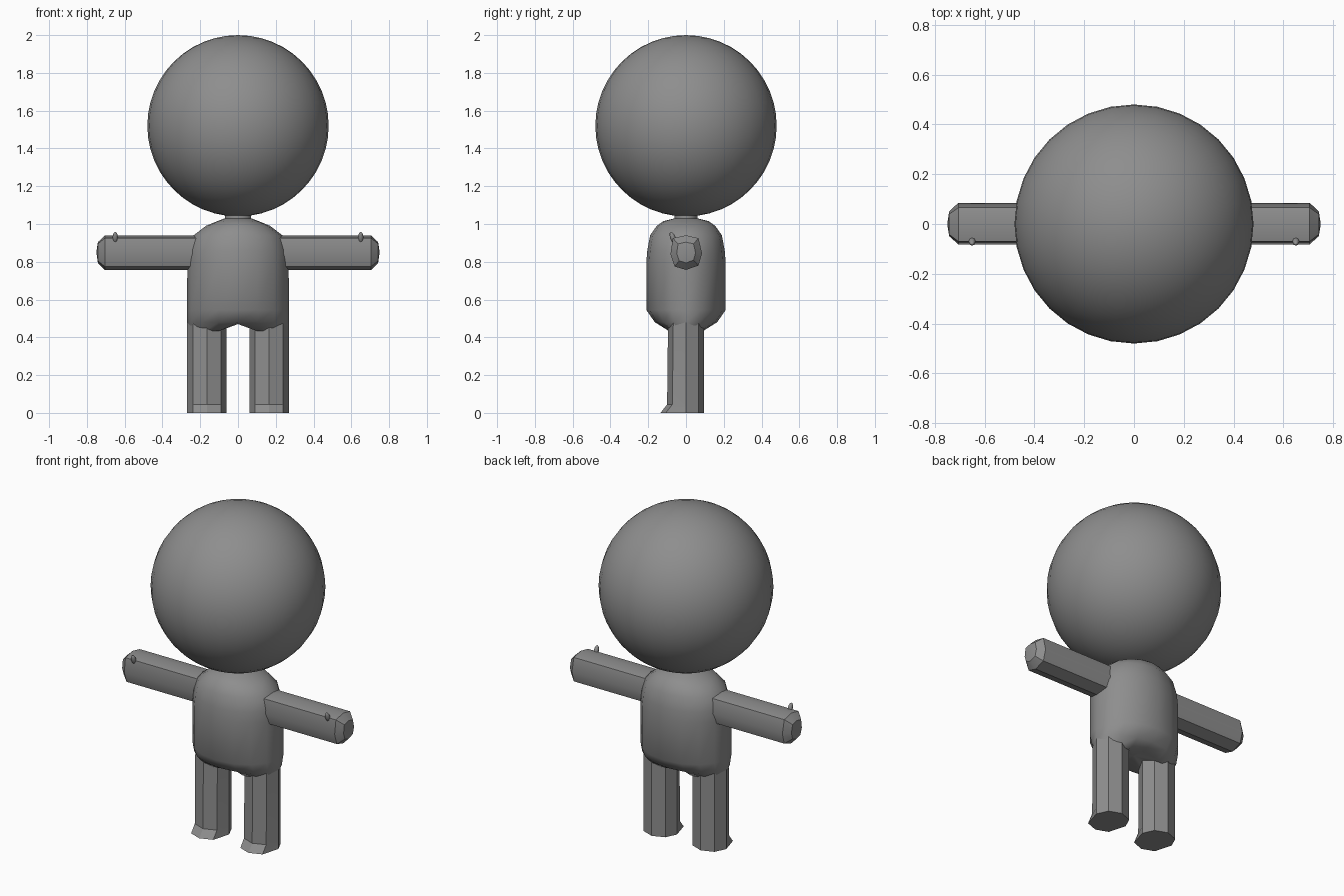
import bpy, bmesh, math

if "Cube" in bpy.data.objects:
    bpy.data.objects.remove(bpy.data.objects["Cube"])

grey = bpy.data.materials.new("plain_grey")
grey.diffuse_color = (0.27, 0.27, 0.27, 1)
grey.use_nodes = True
grey.node_tree.nodes["Principled BSDF"].inputs["Base Color"].default_value = grey.diffuse_color


def finish(bm, name, angle=30):
    bmesh.ops.recalc_face_normals(bm, faces=bm.faces)
    mesh = bpy.data.meshes.new(name)
    bm.to_mesh(mesh)
    bm.free()
    mesh.materials.append(grey)
    obj = bpy.data.objects.new(name, mesh)
    bpy.context.collection.objects.link(obj)
    bpy.ops.object.select_all(action='DESELECT')
    obj.select_set(True)
    bpy.context.view_layer.objects.active = obj
    bpy.ops.object.shade_smooth_by_angle(angle=math.radians(angle))
    return obj


def loft(name, rings, tips=(None, None), angle=30):
    """Skin a list of equal-length point rings; each end gets a fan or a flat cap."""
    bm = bmesh.new()
    loops = [[bm.verts.new(p) for p in ring] for ring in rings]
    n = len(loops[0])
    for a, b in zip(loops, loops[1:]):
        for i in range(n):
            j = (i + 1) % n
            bm.faces.new((a[i], a[j], b[j], b[i]))
    for loop, tip in zip((loops[0], loops[-1]), tips):
        if tip is None:
            bm.faces.new(loop)
        else:
            v = bm.verts.new(tip)
            for i in range(n):
                bm.faces.new((loop[i], loop[(i + 1) % n], v))
    return finish(bm, name, angle)


def ellipse(rx, ry, n):
    return [(rx * math.cos(2 * math.pi * i / n), ry * math.sin(2 * math.pi * i / n))
            for i in range(n)]


def ball(name, centre, radii, seg, rows, tilt=0):
    bm = bmesh.new()
    bmesh.ops.create_uvsphere(bm, u_segments=seg, v_segments=rows, radius=1)
    obj = finish(bm, name, 60)
    obj.location, obj.scale, obj.rotation_euler = centre, radii, (tilt, 0, 0)
    return obj


# Head
ball("head", (0, 0, 1.52), (0.48, 0.48, 0.48), 32, 24)

# Torso with neck, rounded shoulders and a raised crotch: (z, half width, half depth)
profile = [(0.43, 0.255, 0.10), (0.48, 0.27, 0.165), (0.545, 0.27, 0.21),
           (0.80, 0.268, 0.21), (0.86, 0.262, 0.205), (0.94, 0.235, 0.19),
           (0.99, 0.17, 0.155), (1.015, 0.11, 0.12), (1.03, 0.07, 0.06), (1.07, 0.07, 0.06)]
rings = []
for k, (z, rx, ry) in enumerate(profile):
    lift = 0.04 if k == 0 else 0
    rings.append([(x, y, z + lift * max(0, 1 - abs(x) / 0.11))
                  for x, y in ellipse(rx, ry, 16)])
loft("torso", rings, ((0, 0, 0.47), None), 35)

# Arm cross-section (y, z), slightly boxy
ARM = [(0, 0.09), (0.066, 0.075), (0.085, -0.005), (0.066, -0.07),
       (0, -0.093), (-0.06, -0.075), (-0.082, -0.01), (-0.07, 0.075)]

for side, s in (("left", 1), ("right", -1)):
    # Arm with a tapered rounded end
    steps = [(0.16, 1), (0.705, 1), (0.742, 0.6)]
    loft(side + "_arm", [[(s * x, y * k, 0.85 + z * k) for y, z in ARM] for x, k in steps],
         (None, (s * 0.75, 0, 0.85)))

    # Small thumb peg
    ball(side + "_thumb", (s * 0.65, -0.07, 0.928), (0.014, 0.014, 0.032), 8, 6, 0.35)

    # Leg with the foot flared forward at the floor
    leg = []
    for z, toe in ((0, 0.04), (0.045, 0.005), (0.49, 0)):
        leg.append([(s * 0.165 + x, y - (toe if y < -0.01 else 0), z)
                    for x, y in ellipse(0.105, 0.095, 8)])
    loft(side + "_leg", leg)
